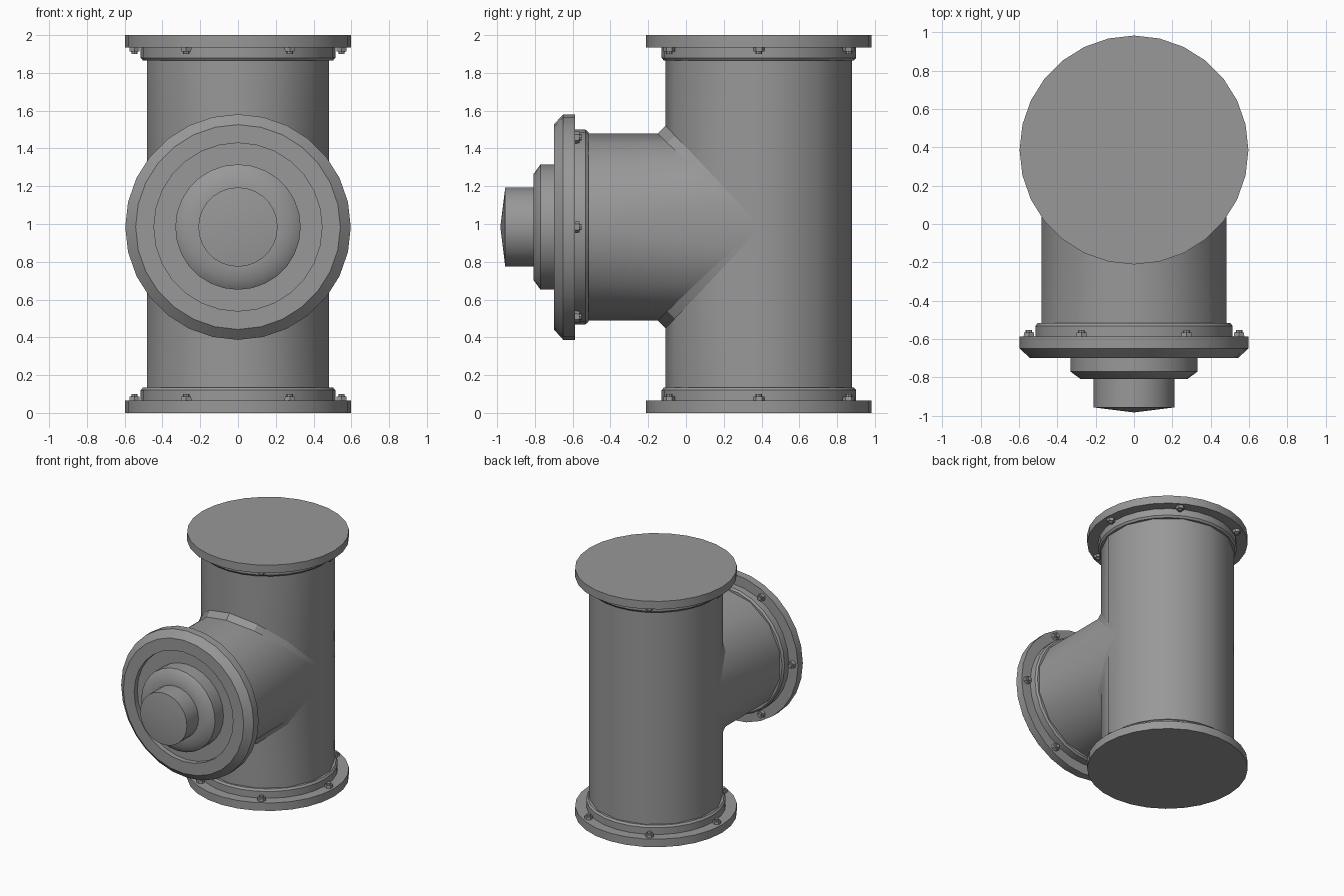
import bpy, bmesh
from math import sin, cos, pi, radians, sqrt
from mathutils import Matrix, Vector

if "Cube" in bpy.data.objects:
    bpy.data.objects.remove(bpy.data.objects["Cube"])

CY, CZ = 0.386, 0.984      # pipe axis y, branch axis z
R = 0.494                  # pipe radius (14 sides)
SIDES = 28

# dark grey paint
paint = bpy.data.materials.new("dark_grey")
paint.diffuse_color = (0.315, 0.315, 0.315, 1)
paint.use_nodes = True
paint.node_tree.nodes["Principled BSDF"].inputs["Base Color"].default_value = paint.diffuse_color


def finish(bm, name, angle):
    bmesh.ops.remove_doubles(bm, verts=bm.verts, dist=0.0005)
    bmesh.ops.recalc_face_normals(bm, faces=bm.faces)
    me = bpy.data.meshes.new(name)
    bm.to_mesh(me)
    bm.free()
    me.materials.append(paint)
    ob = bpy.data.objects.new(name, me)
    bpy.context.collection.objects.link(ob)
    bpy.ops.object.select_all(action='DESELECT')
    ob.select_set(True)
    bpy.context.view_layer.objects.active = ob
    bpy.ops.object.shade_smooth_by_angle(angle=radians(angle))
    return ob


def lathe(name, profile, mat, angle=30):
    bm = bmesh.new()
    vs = [bm.verts.new((0, r, z)) for r, z in profile]
    es = [bm.edges.new(p) for p in zip(vs, vs[1:])]
    bmesh.ops.spin(bm, geom=vs + es, cent=(0, 0, 0), axis=(0, 0, 1),
                   angle=2 * pi, steps=SIDES, use_merge=True)
    bm.transform(mat)
    return finish(bm, name, angle)


def bolts(name, z, mat):
    bm = bmesh.new()
    for k in range(6):
        a = k * pi / 3
        for seg, r, h in ((6, 0.032, 0.022), (8, 0.018, 0.035)):
            m = Matrix.Translation((0.548 * cos(a), 0.548 * sin(a), z + h / 2))
            bmesh.ops.create_cone(bm, cap_ends=True, segments=seg, radius1=r,
                                  radius2=r * 0.93, depth=h, matrix=mat @ m)
    return finish(bm, name, 20)


def strip(bm, cols):
    for c, d in zip(cols, cols[1:]):
        for i in range(len(c) - 1):
            pts = []
            for p in (c[i], c[i + 1], d[i + 1], d[i]):
                if all((p - q).length > 1e-5 for q in pts):
                    pts.append(p)
            if len(pts) > 2:
                bm.faces.new([bm.verts.new(p) for p in pts])


# pipe and branch meet at a mitre, bridged by a chamfered weld band
step = 2 * pi / 14
angles = [-pi / 2] + [k * step for k in range(-3, 4)] + [pi / 2]


def ring_point(a):
    flat = R * cos(step / 2)
    if abs(abs(a) - pi / 2) < 1e-6:
        return (flat if a > 0 else -flat), 0.0
    return R * sin(a), R * cos(a)


pipe, branch, weld = bmesh.new(), bmesh.new(), bmesh.new()
for s in (1, -1):
    cols = []
    for a in angles:
        x, h = ring_point(a)
        w = 0.042 * sqrt(h / R)
        end = 1.9 if s > 0 else 0.1
        cols.append([Vector((x, CY - h, end)),
                     Vector((x, CY - h, CZ + s * (h + w))),
                     Vector((x, CY - h - w, CZ + s * h)),
                     Vector((x, -0.55, CZ + s * h))])
    strip(pipe, [c[:2] for c in cols])
    strip(weld, [c[1:3] for c in cols])
    strip(branch, [c[2:] for c in cols])
back = []
for a in angles:
    x, h = ring_point(a)
    back.append([Vector((x, CY + h, z)) for z in (0.1, CZ, 1.9)])
strip(pipe, back)
finish(pipe, "main_pipe", 30)
finish(branch, "branch_pipe", 30)
finish(weld, "weld_band", 30)

# placement of the three flanges, local z points towards the pipe
bottom = Matrix.Translation((0, CY, 0))
top = Matrix.Translation((0, CY, 2)) @ Matrix.Rotation(pi, 4, 'X')
front = Matrix.Translation((0, -0.70, CZ)) @ Matrix.Rotation(-pi / 2, 4, 'X')


def collar(z):
    return [(0.597, z), (0.515, z), (0.515, z + 0.055), (0.503, z + 0.07), (0.47, z + 0.07)]


# end flanges with collars and bolts
for name, mat in (("bottom", bottom), ("top", top)):
    lathe(name + "_flange", [(0, 0), (0.597, 0)] + collar(0.065), mat)
    bolts(name + "_bolts", 0.065, mat)

# branch cover flange with chamfered rim and shallow recess
lathe("front_flange", [(0, 0.04), (0.445, 0.04), (0.445, 0), (0.542, 0), (0.597, 0.05)]
      + collar(0.113), front)
bolts("front_bolts", 0.113, front)

# stepped hub and shallow conical knob
lathe("hub", [(0.332, 0.04), (0.332, -0.07), (0.28, -0.108), (0.2, -0.108)], front, 45)
lathe("knob", [(0.21, -0.105), (0.21, -0.257), (0, -0.283)], front)
